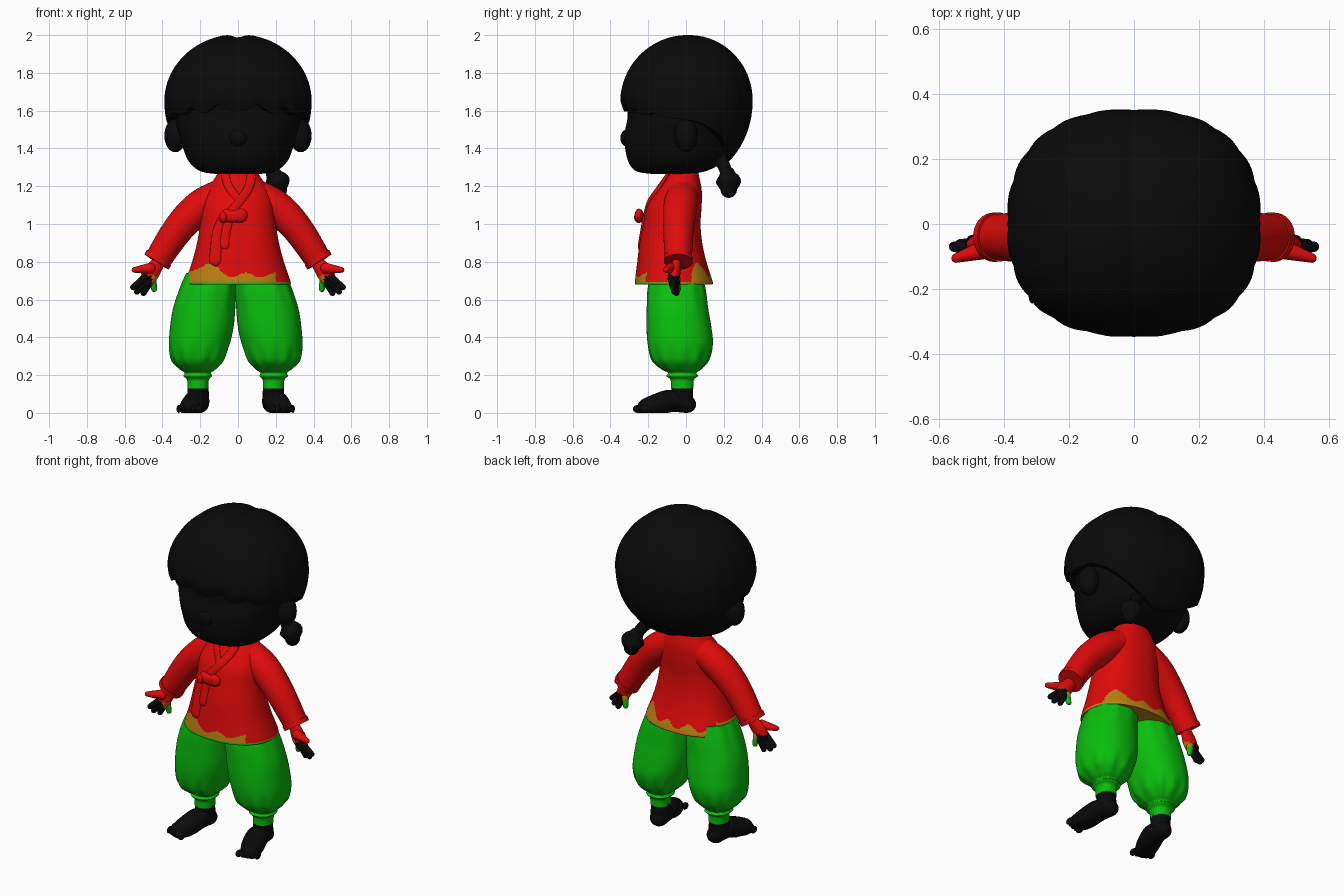
import bpy, bmesh
from math import sin, cos, pi, asin, exp, radians
from mathutils import Vector

if "Cube" in bpy.data.objects:
    bpy.data.objects.remove(bpy.data.objects["Cube"])


def material(name, rgb):
    m = bpy.data.materials.new(name)
    m.use_nodes = True
    m.diffuse_color = (*rgb, 1)
    m.node_tree.nodes["Principled BSDF"].inputs["Base Color"].default_value = (*rgb, 1)
    return m


BLACK = material("black", (0.003, 0.003, 0.003))
RED = material("red", (0.75, 0.003, 0.003))
GREEN = material("green", (0.003, 0.52, 0.004))
OCHRE = material("ochre", (0.5, 0.22, 0.006))


def finish(name, bm, mats, rule=None):
    bmesh.ops.recalc_face_normals(bm, faces=bm.faces)
    if rule:
        for f in bm.faces:
            f.material_index = rule(f.calc_center_median())
    me = bpy.data.meshes.new(name)
    bm.to_mesh(me)
    bm.free()
    for m in mats:
        me.materials.append(m)
    ob = bpy.data.objects.new(name, me)
    bpy.context.collection.objects.link(ob)
    bpy.ops.object.select_all(action='DESELECT')
    ob.select_set(True)
    bpy.context.view_layer.objects.active = ob
    bpy.ops.object.shade_smooth_by_angle(angle=radians(50))


def skin(name, rings, mats, rule=None):
    """Close a stack of point rings into a surface, kept above the floor."""
    bm = bmesh.new()
    vs = [[bm.verts.new((p[0], p[1], max(p[2], 0))) for p in r] for r in rings]
    n = len(vs[0])
    for a, b in zip(vs, vs[1:]):
        for i in range(n):
            j = (i + 1) % n
            bm.faces.new((a[i], a[j], b[j], b[i]))
    bm.faces.new(vs[0])
    bm.faces.new(vs[-1])
    finish(name, bm, mats, rule)


def smooth_path(keys, steps):
    """Catmull-Rom samples through tuples of any length."""
    out = []
    for k in range(len(keys) - 1):
        p0, p1 = keys[max(k - 1, 0)], keys[k]
        p2, p3 = keys[k + 1], keys[min(k + 2, len(keys) - 1)]
        for s in range(steps):
            t = s / steps
            out.append(tuple(
                b + 0.5 * t * (c - a + t * (2 * a - 5 * b + 4 * c - d + t * (3 * (b - c) + d - a)))
                for a, b, c, d in zip(p0, p1, p2, p3)))
    return out + [keys[-1]]


def power(v, e):
    return (1 if v > 0 else -1) * abs(v) ** (2 / e)


def loft(name, keys, mats, rule=None, e=2.2, seg=72, steps=6, fold=None, side=1):
    """Stack rounded sections (z, x centre, x radius, y centre, y radius)."""
    rings = []
    for z, x0, rx, y0, ry in smooth_path(keys, steps):
        ring = []
        for i in range(seg):
            a = 2 * pi * i / seg
            k = 1 + (fold(a, z) if fold else 0)
            ring.append((side * (x0 + k * rx * power(cos(a), e)), y0 + k * ry * power(sin(a), e), z))
        rings.append(ring)
    skin(name, rings, mats, rule)


def tube(name, keys, mats, rule=None, side=1, flat=1, ref=(0, 1, 0), seg=20, round_ends=True):
    """Sweep a section along points (x, y, z, radius); flat squashes it along ref."""
    path = smooth_path(keys, 5)
    pts = [Vector((side * p[0], p[1], p[2])) for p in path]
    spine = list(zip(pts, [p[3] for p in path]))
    if round_ends:
        d0, d1 = (pts[1] - pts[0]).normalized(), (pts[-1] - pts[-2]).normalized()
        arc = [radians(d) for d in (20, 40, 60, 80)]
        r0, r1 = path[0][3], path[-1][3]
        head = [(pts[0] - d0 * r0 * sin(t), r0 * cos(t)) for t in reversed(arc)]
        tail = [(pts[-1] + d1 * r1 * sin(t), r1 * cos(t)) for t in arc]
        spine = head + spine + tail
    rings = []
    for i, (p, r) in enumerate(spine):
        d = (spine[min(i + 1, len(spine) - 1)][0] - spine[max(i - 1, 0)][0]).normalized()
        u = d.cross(Vector(ref)).normalized()
        v = u.cross(d)
        rings.append([p + r * (u * cos(2 * pi * k / seg) + v * flat * sin(2 * pi * k / seg))
                      for k in range(seg)])
    skin(name, rings, mats, rule)


def ball(name, loc, size, mat):
    bm = bmesh.new()
    bmesh.ops.create_uvsphere(bm, u_segments=24, v_segments=14, radius=1)
    for v in bm.verts:
        v.co = Vector(loc) + v.co * Vector(size)
    finish(name, bm, [mat])


# Head and nose
loft("head", [(1.265, 0, .12, -.08, .10), (1.28, 0, .2, -.08, .185), (1.33, 0, .26, -.05, .255),
              (1.4, 0, .29, -.03, .292), (1.47, 0, .31, -.02, .307), (1.56, 0, .33, -.01, .3),
              (1.7, 0, .3, -.02, .28), (1.85, 0, .15, 0, .15)], [BLACK])
ball("nose", (0, -.312, 1.455), (.05, .036, .045), BLACK)


# Hair cap with ragged fringe, low nape and a centre parting
def hairline(a):
    s = sin(a)
    if s < 0:
        return 1.55 + .09 * -s - .045 * abs(sin(7 * a)) * -s
    return 1.55 - .23 * s ** 1.5


def hair_ring(t, shrink=1):
    ring = []
    for i in range(120):
        a = 2 * pi * i / 120
        low = asin((hairline(a) - 1.65) / .42)
        phi = low + (radians(88) - low) * t
        tuck = 1 - .05 * max(0, -sin(a)) * max(0, 1 - t / .08)
        r = shrink * tuck * cos(phi) * (1 + .015 * (abs(sin(10 * a)) - .5) * (1 - t))
        x, y = .39 * r * power(cos(a), 2.4), .349 * r * power(sin(a), 2.4)
        z = 1.65 + (.355 if phi > 0 else .42) * sin(phi)
        ring.append((x, y + .012 * t, z - .018 * exp(-(x / .035) ** 2) * t))
    return ring


skin("hair", [hair_ring(0, .86)] + [hair_ring(k / 30) for k in range(31)], [BLACK])

# Pigtail at the nape
tube("pigtail_strand", [(.1, .16, 1.38, .04), (.16, .2, 1.31, .034), (.19, .215, 1.26, .032)], [BLACK])
tube("pigtail_tuft", [(.19, .22, 1.262, .042), (.207, .225, 1.225, .067), (.216, .226, 1.182, .044)],
     [BLACK])

# Jacket body with scalloped ochre hem and a green front edge
JACKET = [(.68, 0, .278, -.065, .205), (.7, 0, .277, -.065, .205), (.8, 0, .243, -.075, .183),
          (.9, 0, .217, -.08, .166), (1.0, 0, .2, -.075, .152), (1.1, 0, .19, -.06, .143),
          (1.18, 0, .165, -.035, .118), (1.24, 0, .125, -.022, .094), (1.29, 0, .095, -.02, .08)]


def hem_rule(c):
    if c.z < .69:
        return 2 if c.y < -.1 else 1
    if c.y > .03:
        top = .725 + .05 * exp(-((c.x - .19) / .07) ** 2) + .018 * cos(45 * (c.x + .1))
    elif c.x > .2:
        top = .695
    else:
        top = .73 + .06 * exp(-((c.x + .17) / .07) ** 2) + .012 * sin(40 * c.x)
    return 1 if c.z < top else 0


loft("jacket", JACKET, [RED, OCHRE, GREEN], hem_rule, seg=160, steps=16)


def on_front(x, z, r, lift=.004):
    """Point on the jacket's front surface."""
    for a, b in zip(JACKET, JACKET[1:]):
        if a[0] <= z <= b[0]:
            t = (z - a[0]) / (b[0] - a[0])
            _, _, rx, y0, ry = (p + (q - p) * t for p, q in zip(a, b))
            return (x, y0 - ry * max(0, 1 - abs(x / rx) ** 2.2) ** (1 / 2.2) - lift, z, r)


# Crossed collar, ribbon tails and bow
for name, spots, r in (
        ("collar_under", [(-.07, 1.27), (-.05, 1.2), (0, 1.13)], .022),
        ("collar_over", [(.07, 1.27), (.06, 1.2), (.01, 1.12), (-.05, 1.05)], .024),
        ("ribbon_long", [(-.07, 1.03), (-.105, .95), (-.12, .81)], .032),
        ("ribbon_short", [(-.05, 1.02), (-.065, .95), (-.07, .89)], .024)):
    tube(name, [on_front(x, z, r) for x, z in spots], [RED], flat=.4)
tube("bow_loop", [(-.06, -.245, 1.045, .034), (-.02, -.25, 1.04, .032), (.015, -.25, 1.045, .037)],
     [RED], flat=.6)
ball("bow_knot", (-.078, -.25, 1.035), (.022, .025, .03), RED)


# Gathers in the trousers, deepest near the cuffs and waist
def gathers(a, z):
    return .035 * cos(11 * a) * (max(0, 1 - abs(z - .27) / .1) + .5 * max(0, (z - .5) / .2))


TROUSER = [(.74, .13, .13, -.05, .13), (.66, .145, .15, -.05, .152), (.55, .167, .165, -.045, .163),
           (.45, .18, .168, -.037, .172), (.36, .193, .16, -.03, .172), (.28, .2, .138, -.03, .15),
           (.235, .2, .1, -.025, .11), (.212, .2, .07, -.02, .075), (.195, .2, .076, -.02, .083),
           (.175, .2, .058, -.02, .062), (.13, .2, .055, -.02, .06)]


def palm_rule(c):
    if c.z > .725:
        return 0
    return 1 if abs(c.x) < .455 else 2


def little_finger_rule(c):
    return 0 if c.z > .695 else 1


# Paired parts; the legs stand slightly towards the right
for side, word in ((1, "left"), (-1, "right")):
    lean = -.012 * side
    ball(word + "_ear", (side * .332, .0, 1.468), (.058, .062, .088), BLACK)
    tube(word + "_sleeve", [(.09, -.02, 1.155, .083), (.2, -.03, 1.09, .09), (.315, -.04, .975, .082),
                            (.428, -.04, .805, .07)], [RED], side=side, seg=32, round_ends=False)
    tube(word + "_cuff", [(.418, -.04, .822, .076), (.432, -.041, .8, .076)], [RED],
         side=side, seg=32, round_ends=False)
    tube(word + "_palm", [(.425, -.05, .79, .036), (.458, -.06, .745, .045), (.48, -.063, .705, .04)],
         [RED, OCHRE, BLACK], palm_rule, side, flat=.7)
    for finger, base, tip, mats, rule in (
            ("thumb", (.465, -.08, .765, .03), (.548, -.105, .757, .015), [RED], None),
            ("index_finger", (.49, -.075, .715, .023), (.555, -.07, .665, .016), [BLACK], None),
            ("middle_finger", (.485, -.065, .70, .023), (.535, -.062, .642, .016), [BLACK], None),
            ("ring_finger", (.47, -.055, .695, .023), (.5, -.05, .635, .016), [BLACK], None),
            ("little_finger", (.452, -.05, .71, .021), (.444, -.042, .655, .015),
             [OCHRE, GREEN], little_finger_rule)):
        tube(word + "_" + finger, [base, tip], mats, rule, side, seg=14)
    loft(word + "_trouser_leg", [(z, x + lean, *rest) for z, x, *rest in TROUSER], [GREEN],
         fold=gathers, side=side)
    tube(word + "_ankle", [(.2 + lean, -.02, .15, .055), (.198 + lean, -.02, .06, .058)], [BLACK],
         side=side, round_ends=False)
    tube(word + "_foot", [(.195 + lean, 0, .048, .054), (.205 + lean, -.08, .063, .066),
                          (.225 + lean, -.155, .042, .066), (.24 + lean, -.2, .028, .06)],
         [BLACK], side=side, flat=.9, ref=(0, 0, 1))
    for k in range(5):
        ball(word + "_toe", (side * (.198 + lean + .026 * k), -.255 + .009 * k, .021),
             (.017 - .0015 * k, .026, .021), BLACK)
